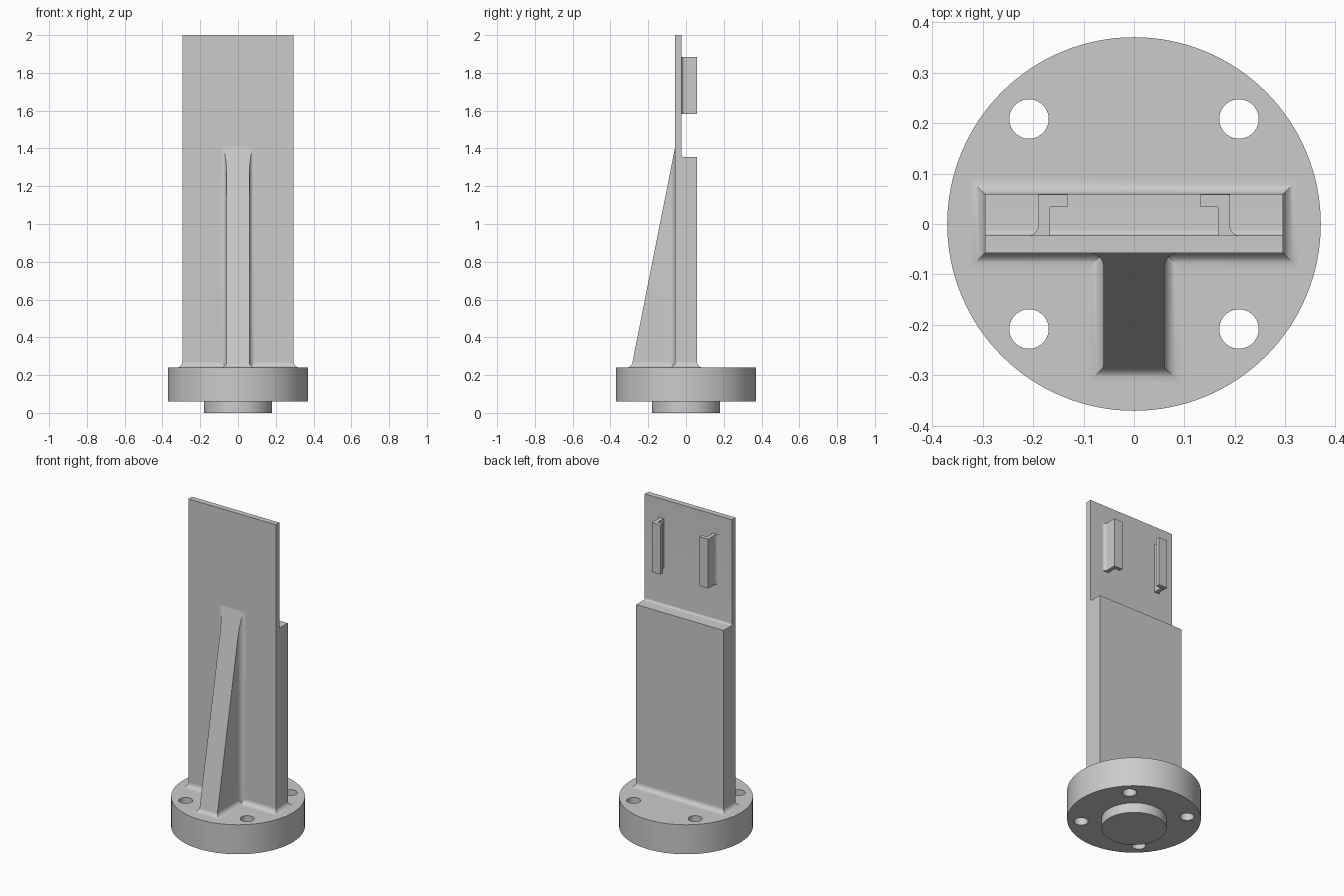
import bpy, bmesh
from math import sin, cos, radians, pi
from mathutils import Matrix, Vector

default = bpy.data.objects.get("Cube")
if default:
    bpy.data.objects.remove(default, do_unlink=True)

grey = bpy.data.materials.new("plain_grey")
grey.use_nodes = True
grey.diffuse_color = (0.6, 0.6, 0.6, 1)
grey.node_tree.nodes["Principled BSDF"].inputs["Base Color"].default_value = (0.6, 0.6, 0.6, 1)

FLANGE_TOP = 0.24
FILLET = 0.03
FRONT, BACK, PLATE_BACK = -0.057, 0.059, -0.023
HALF_WIDTH = 0.295


def finish(bm, name):
    bmesh.ops.recalc_face_normals(bm, faces=bm.faces)
    mesh = bpy.data.meshes.new(name)
    bm.to_mesh(mesh)
    bm.free()
    obj = bpy.data.objects.new(name, mesh)
    bpy.context.collection.objects.link(obj)
    mesh.materials.append(grey)
    return obj


def smooth(obj):
    bpy.ops.object.select_all(action='DESELECT')
    obj.select_set(True)
    bpy.context.view_layer.objects.active = obj
    bpy.ops.object.shade_smooth_by_angle(angle=radians(30))


def arc(cx, cy, r, start, end, steps=8):
    angles = [radians(start + (end - start) * i / steps) for i in range(steps + 1)]
    return [(cx + r * cos(a), cy + r * sin(a)) for a in angles]


def prism(bm, points, place, low, high):
    """Extrude a 2D outline; place(u, v, w) gives the 3D point."""
    rings = [[bm.verts.new(place(u, v, w)) for u, v in points] for w in (low, high)]
    bridge(bm, rings)


def bridge(bm, rings):
    for a, b in zip(rings, rings[1:]):
        n = len(a)
        for i in range(n):
            j = (i + 1) % n
            bm.faces.new((a[i], a[j], b[j], b[i]))
    bm.faces.new(rings[0])
    bm.faces.new(rings[-1])


def cylinder(bm, x, y, radius, low, high, sides):
    bmesh.ops.create_cone(bm, cap_ends=True, segments=sides, radius1=radius, radius2=radius,
                          depth=high - low, matrix=Matrix.Translation((x, y, (low + high) / 2)))


# Round flange with four bolt holes
bm = bmesh.new()
cylinder(bm, 0, 0, 0.37, 0.06, FLANGE_TOP, 128)
flange = finish(bm, "flange")
bm = bmesh.new()
for x in (-0.208, 0.208):
    for y in (-0.208, 0.208):
        cylinder(bm, x, y, 0.039, 0, 0.4, 40)
cutter = finish(bm, "bolt_hole_cutter")
cutter.hide_render = True
cut = flange.modifiers.new("bolt_holes", 'BOOLEAN')
cut.operation = 'DIFFERENCE'
cut.solver = 'EXACT'
cut.object = cutter
bpy.context.view_layer.objects.active = flange
bpy.ops.object.modifier_apply(modifier=cut.name)
bpy.data.objects.remove(cutter, do_unlink=True)
smooth(flange)

# Locating spigot under the flange
bm = bmesh.new()
cylinder(bm, 0, 0, 0.18, 0, 0.07, 96)
smooth(finish(bm, "spigot"))

# Upright: thick lower part stepping back to a thin plate
r = 0.012
profile = [(FRONT, 0.2), (BACK, 0.2), (BACK, 1.355)]
profile += arc(PLATE_BACK + r, 1.355 + r, r, 270, 180)
profile += [(PLATE_BACK, 2), (FRONT, 2)]
bm = bmesh.new()
prism(bm, profile, lambda y, z, x: (x, y, z), -HALF_WIDTH, HALF_WIDTH)
smooth(finish(bm, "upright"))

# Sloping front rib, filleted into the upright
half = [(-0.09, -0.035)] + arc(-0.09, FRONT - FILLET, FILLET, 90, 0) + [(-0.06, -0.33)]
plan = half + [(-x, y) for x, y in reversed(half)]
bm = bmesh.new()
prism(bm, plan, lambda x, y, z: (x, y, z), 0.2, 1.7)
slope = bmesh.ops.bisect_plane(bm, geom=bm.verts[:] + bm.edges[:] + bm.faces[:],
                               plane_co=Vector((0, FRONT, 1.41)),
                               plane_no=Vector((0, -1.17, 0.232)), clear_outer=True)
bmesh.ops.holes_fill(bm, edges=[e for e in bm.edges if e.is_boundary], sides=0)
smooth(finish(bm, "rib"))


# Mitred fillets where the upright and rib meet the flange
def base_fillet(name, x, y0, y1):
    bm = bmesh.new()
    rings = []
    for i in range(9):
        a = pi / 2 * i / 8
        d = FILLET * (1 - sin(a))
        z = FLANGE_TOP + FILLET * (1 - cos(a))
        rings.append([bm.verts.new(p) for p in ((-x - d, y0 - d, z), (x + d, y0 - d, z),
                                                (x + d, y1 + d, z), (-x - d, y1 + d, z))])
    bridge(bm, rings)
    smooth(finish(bm, name))


base_fillet("upright_base_fillet", HALF_WIDTH, FRONT, BACK)
base_fillet("rib_base_fillet", 0.06, -0.283, -0.03)

# Pair of inward-facing hooks on the back of the plate
r = 0.02
hook = [(0.166, -0.035), (0.166, 0.034), (0.132, 0.034), (0.132, 0.058), (0.19, 0.058)]
hook += arc(0.19 + r, PLATE_BACK + r, r, 180, 270) + [(0.19 + r, -0.035)]
for side, name in ((1, "left_hook"), (-1, "right_hook")):
    bm = bmesh.new()
    prism(bm, hook, lambda x, y, z: (side * x, y, z), 1.582, 1.884)
    smooth(finish(bm, name))
